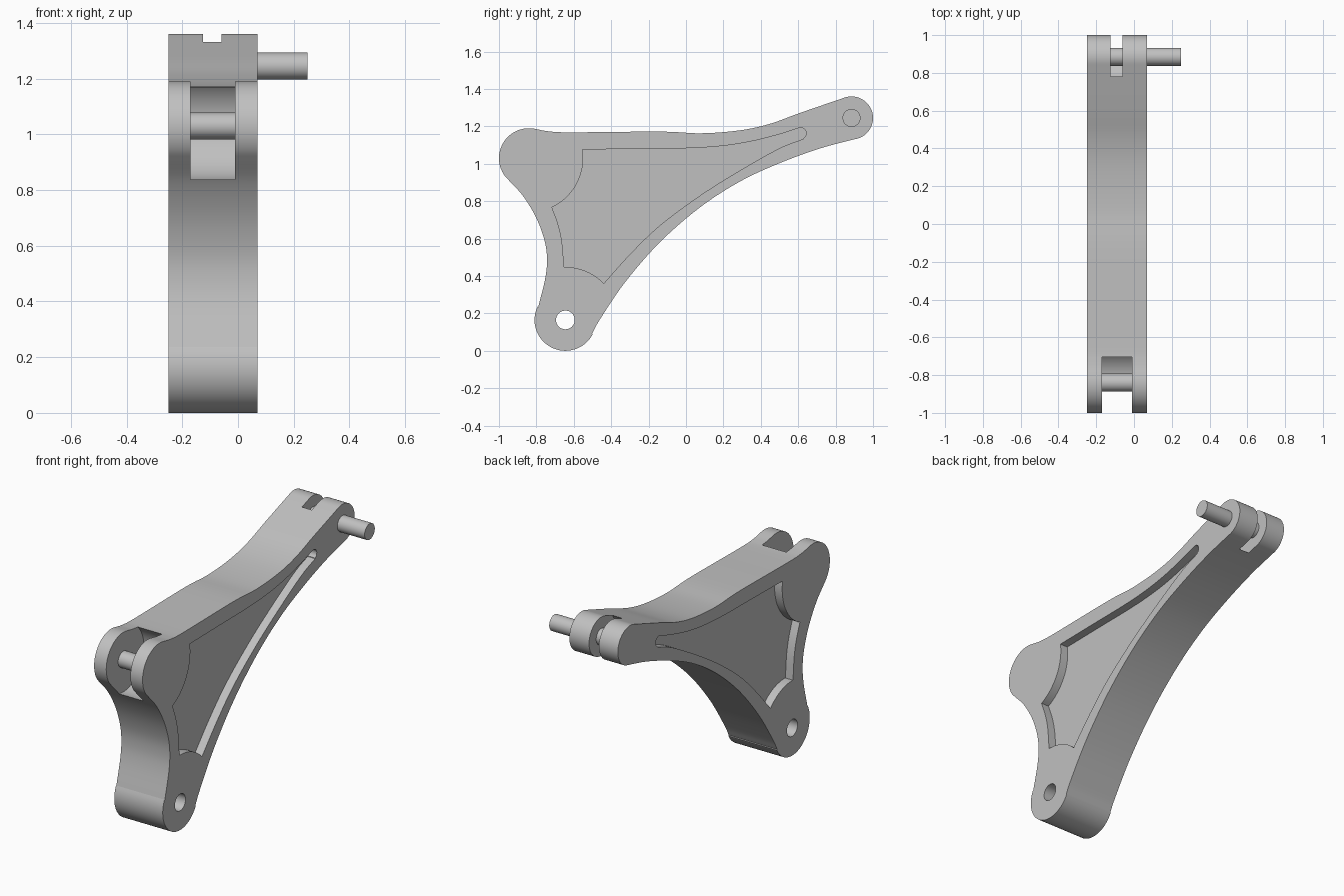
import bpy, bmesh
from math import cos, sin, radians, pi
from mathutils import Vector

cube = bpy.data.objects.get("Cube")
if cube:
    bpy.data.objects.remove(cube, do_unlink=True)

grey = bpy.data.materials.new("plain grey")
grey.use_nodes = True
colour = (0.53, 0.53, 0.53, 1)
grey.diffuse_color = colour
grey.node_tree.nodes["Principled BSDF"].inputs["Base Color"].default_value = colour

# Pivot centres in the (y, z) plane
FRONT, REAR, FOOT = (-0.84, 1.03), (0.885, 1.245), (-0.645, 0.165)
X0, X1 = -0.25, 0.07


def arc(centre, r, a, b, n=20):
    """Points from angle a to angle b, in degrees."""
    angles = [radians(a + (b - a) * i / n) for i in range(n + 1)]
    return [(centre[0] + r * cos(t), centre[1] + r * sin(t)) for t in angles]


def spline(points, n=6):
    """Smooth curve through the points."""
    p = [Vector(q) for q in points]
    p = [2 * p[0] - p[1]] + p + [2 * p[-1] - p[-2]]
    out = []
    for a, b, c, d in zip(p, p[1:], p[2:], p[3:]):
        for i in range(n):
            t = i / n
            q = 2 * b + (c - a) * t + (2 * a - 5 * b + 4 * c - d) * t**2 + (3 * b - a - 3 * c + d) * t**3
            out.append(tuple(q / 2))
    return out + [tuple(points[-1])]


def prism(name, profile, x0, x1):
    """Extrude a (y, z) outline along x."""
    pts = []
    for q in profile:
        if not pts or (Vector(q) - Vector(pts[-1])).length > 0.002:
            pts.append(q)
    if (Vector(pts[0]) - Vector(pts[-1])).length < 0.002:
        pts.pop()
    bm = bmesh.new()
    face = bm.faces.new([bm.verts.new((x0, y, z)) for y, z in pts])
    ext = bmesh.ops.extrude_face_region(bm, geom=[face])
    moved = [v for v in ext["geom"] if isinstance(v, bmesh.types.BMVert)]
    bmesh.ops.translate(bm, verts=moved, vec=(x1 - x0, 0, 0))
    bmesh.ops.recalc_face_normals(bm, faces=bm.faces)
    mesh = bpy.data.meshes.new(name)
    bm.to_mesh(mesh)
    bm.free()
    mesh.materials.append(grey)
    obj = bpy.data.objects.new(name, mesh)
    bpy.context.collection.objects.link(obj)
    return obj


def rod(name, centre, r, x0, x1):
    return prism(name, arc(centre, r, 0, 360, 48), x0, x1)


def activate(obj):
    bpy.ops.object.select_all(action="DESELECT")
    obj.select_set(True)
    bpy.context.view_layer.objects.active = obj


def cut(obj, cutter):
    cutter.hide_render = True
    mod = obj.modifiers.new("cut", "BOOLEAN")
    mod.operation = "DIFFERENCE"
    mod.solver = "EXACT"
    mod.object = cutter
    activate(obj)
    bpy.ops.object.modifier_apply(modifier=mod.name)
    bpy.data.objects.remove(cutter, do_unlink=True)


# Lever body: three rounded bosses joined by sweeping edges
top_edge = spline([(-0.80, 1.185), (-0.73, 1.173), (-0.61, 1.168), (-0.14, 1.172), (0.08, 1.163),
                   (0.29, 1.179), (0.45, 1.214), (0.61, 1.272), (0.84, 1.351)])
lower_edge = spline([(0.92, 1.136), (0.72, 1.083), (0.50, 1.003), (0.29, 0.906), (0.075, 0.767),
                     (-0.14, 0.58), (-0.326, 0.366), (-0.46, 0.168), (-0.503, 0.09)])
front_edge = spline([(-0.79, 0.235), (-0.754, 0.38), (-0.743, 0.48), (-0.754, 0.58),
                     (-0.797, 0.703), (-0.87, 0.826), (-0.957, 0.922)])
outline = (top_edge + arc(REAR, 0.115, 112, -72, 32) + lower_edge
           + arc(FOOT, 0.165, -28, -206, 32) + front_edge + arc(FRONT, 0.16, 223, 76, 28))
body = prism("lever_body", outline, X0, X1)

# Sunken web on both sides
web_top = spline([(-0.55, 1.076), (-0.25, 1.08), (0, 1.083), (0.18, 1.094), (0.34, 1.118),
                  (0.50, 1.158), (0.605, 1.192)])
web_low = spline([(0.628, 1.133), (0.50, 1.083), (0.29, 0.965), (0.075, 0.83), (-0.14, 0.67),
                  (-0.30, 0.516), (-0.439, 0.361)])
web_front = spline([(-0.652, 0.447), (-0.663, 0.58), (-0.684, 0.677), (-0.717, 0.768)])
web = (web_top + arc((0.613, 1.163), 0.03, 90, -60, 12) + web_low
       + arc(FOOT, 0.283, 44, 91, 14) + web_front + arc(FRONT, 0.29, -65, 9, 20))
DEPTH = 0.05
for a, b in ((X0 - 0.1, X0 + DEPTH), (X1 - DEPTH, X1 + 0.1)):
    cut(body, prism("web_cutter", web, a, b))

# Fork slots and foot hole
cut(body, rod("front_slot_cutter", FRONT, 0.196, -0.17, -0.01))
cut(body, rod("rear_slot_cutter", REAR, 0.135, -0.125, -0.06))
cut(body, rod("foot_hole_cutter", FOOT, 0.05, X0 - 0.1, X1 + 0.1))

# Pins
front_pin = rod("front_fork_pin", FRONT, 0.048, -0.18, 0.0)
rear_pin = rod("rear_pin", REAR, 0.048, -0.14, 0.25)

for obj in (body, front_pin, rear_pin):
    activate(obj)
    bpy.ops.object.shade_smooth_by_angle(angle=radians(30))
